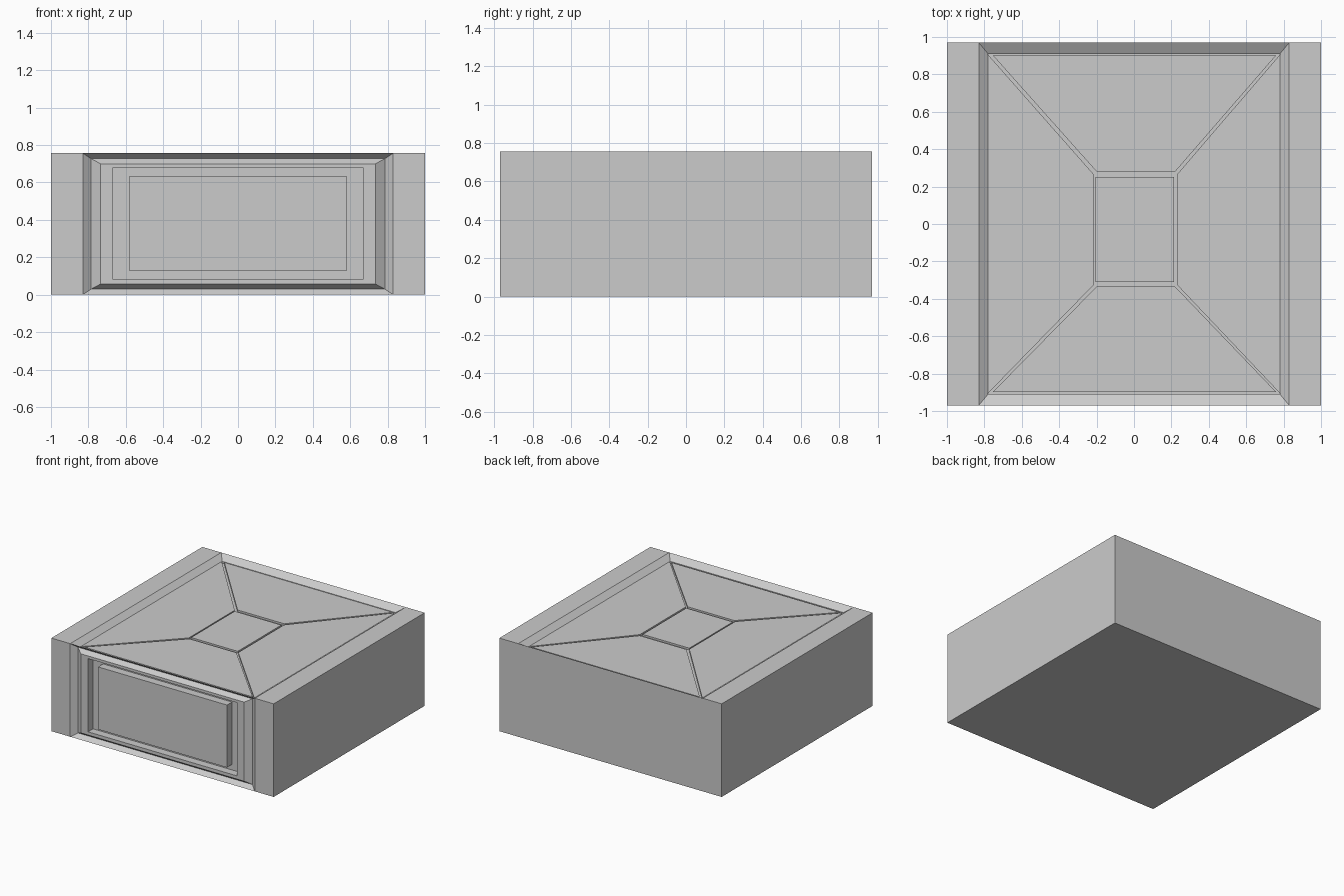
import bpy, bmesh

if "Cube" in bpy.data.objects:
    bpy.data.objects.remove(bpy.data.objects["Cube"])

W, D, H = 1.0, 0.97, 0.757   # half width, half depth, height


def finish(bm, name):
    bmesh.ops.remove_doubles(bm, verts=bm.verts, dist=1e-5)
    bmesh.ops.recalc_face_normals(bm, faces=bm.faces)
    me = bpy.data.meshes.new(name)
    bm.to_mesh(me)
    bm.free()
    ob = bpy.data.objects.new(name, me)
    bpy.context.collection.objects.link(ob)
    return ob


def face(bm, pts):
    bm.faces.new([bm.verts.new(p) for p in pts])


def nested(bm, rings, place):
    """Bridge nested rectangles (half width, v0, v1, depth) and cap the last."""
    loops = [[place(-x, a, d), place(x, a, d), place(x, b, d), place(-x, b, d)]
             for x, a, b, d in rings]
    for o, i in zip(loops, loops[1:]):
        for k in range(4):
            n = (k + 1) % 4
            face(bm, [o[k], o[n], i[n], i[k]])
    face(bm, loops[-1])


def on_front(x, v, d):
    return (x, -D + d, v)


def on_top(x, v, d):
    return (x, v, H - d)


bm = bmesh.new()
E = 0.83
# Front: V groove, flat frame, sunken channel, raised centre panel
nested(bm, [(E, 0, H, 0), (0.785, 0.03, 0.727, 0.035), (0.735, 0.057, 0.70, 0),
            (0.67, 0.083, 0.678, 0), (0.67, 0.083, 0.678, 0.064),
            (0.58, 0.127, 0.635, 0.064), (0.58, 0.127, 0.635, 0)], on_front)
# Top: sloped rim down to a recessed floor
nested(bm, [(E, -D, D, 0), (0.78, -0.91, 0.91, 0.035),
            (0.78, -0.91, 0.91, 0.05)], on_top)
# Flat strips beside the recesses, then side walls
for s in (-1, 1):
    face(bm, [(s * E, -D, 0), (s * W, -D, 0), (s * W, -D, H), (s * E, -D, H)])
    face(bm, [(s * E, -D, H), (s * W, -D, H), (s * W, D, H), (s * E, D, H)])
    face(bm, [(s * W, -D, 0), (s * W, D, 0), (s * W, D, H), (s * W, -D, H)])
# Back and underside, with matching points along the shared edges
xs = (-W, -E, E, W)
face(bm, [(x, D, 0) for x in xs] + [(x, D, H) for x in reversed(xs)])
face(bm, [(x, -D, 0) for x in xs] + [(W, D, 0), (E, D, 0), (-E, D, 0), (-W, D, 0)])
finish(bm, "body")


def tile(name, outline):
    """Flat panel on the top floor, separated from its neighbours by thin grooves."""
    bm = bmesh.new()
    f = bm.faces.new([bm.verts.new((x, y, H - 0.05)) for x, y in outline])
    r = bmesh.ops.extrude_face_region(bm, geom=[f])
    for v in r["geom"]:
        if isinstance(v, bmesh.types.BMVert):
            v.co.z = H - 0.035
    finish(bm, name)


# Top panels
tile("centre_panel", [(-0.205, -0.31), (0.215, -0.31), (0.215, 0.25), (-0.205, 0.25)])
tile("back_panel", [(-0.755, 0.902), (0.76, 0.902), (0.22, 0.28), (-0.20, 0.28)])
tile("front_panel", [(-0.755, -0.898), (0.76, -0.898), (0.22, -0.335), (-0.20, -0.335)])
tile("left_panel", [(-0.78, 0.905), (-0.78, -0.905), (-0.215, -0.325), (-0.215, 0.265)])
tile("right_panel", [(0.78, 0.905), (0.78, -0.905), (0.23, -0.325), (0.23, 0.265)])
